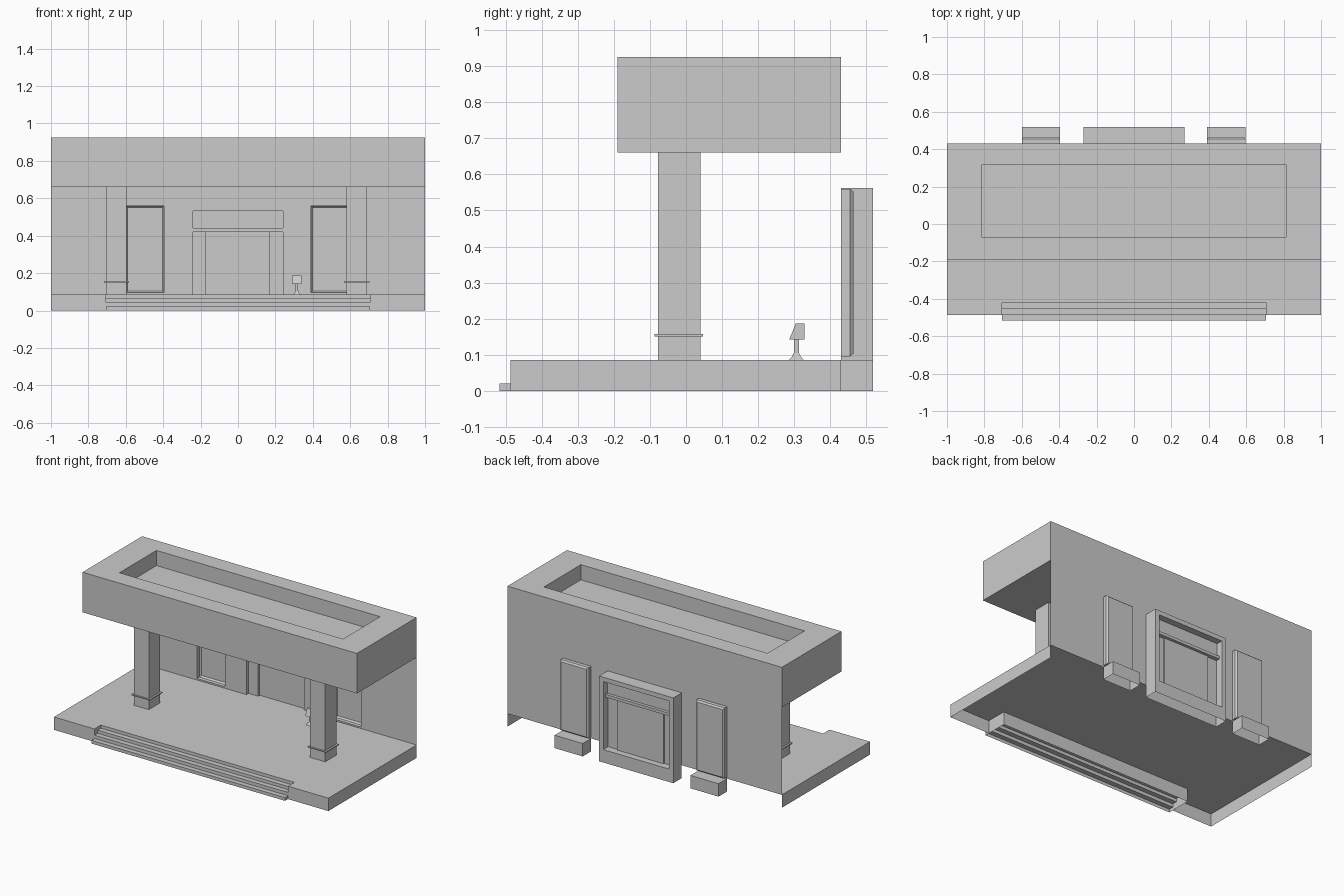
import bpy, bmesh

if "Cube" in bpy.data.objects:
    bpy.data.objects.remove(bpy.data.objects["Cube"])

FLOOR, ROOF_Z, TOP, WALL_Y = 0.085, 0.661, 0.925, 0.43


def finish(name, bm, recalc=True):
    bmesh.ops.remove_doubles(bm, verts=bm.verts, dist=1e-5)
    if recalc:
        bmesh.ops.recalc_face_normals(bm, faces=bm.faces)
    me = bpy.data.meshes.new(name)
    bm.to_mesh(me)
    bm.free()
    ob = bpy.data.objects.new(name, me)
    bpy.context.collection.objects.link(ob)
    return ob


def rect_z(x0, x1, y0, y1, z):
    return [(x0, y0, z), (x1, y0, z), (x1, y1, z), (x0, y1, z)]


def rect_y(x0, x1, z0, z1, y):
    return [(x0, y, z0), (x1, y, z0), (x1, y, z1), (x0, y, z1)]


def loft(name, loops, start=True, end=True):
    """Bridge successive loops, with optional end caps."""
    bm = bmesh.new()
    rings = [[bm.verts.new(p) for p in loop] for loop in loops]
    for a, b in zip(rings, rings[1:]):
        n = len(a)
        for i in range(n):
            bm.faces.new((a[i], a[(i + 1) % n], b[(i + 1) % n], b[i]))
    if start:
        bm.faces.new(rings[0][::-1])
    if end:
        bm.faces.new(rings[-1])
    return finish(name, bm)


def box(name, x0, x1, y0, y1, z0, z1, bottom=True):
    return loft(name, [rect_z(x0, x1, y0, y1, z0), rect_z(x0, x1, y0, y1, z1)], start=bottom)


# Platform: floor sheet with a stair notch and a skirt, open underneath and behind
outline = [(-1, WALL_Y), (-1, -0.487), (-0.705, -0.487), (-0.705, -0.42),
           (0.705, -0.42), (0.705, -0.487), (1, -0.487), (1, WALL_Y)]
bm = bmesh.new()
up = [bm.verts.new((x, y, FLOOR)) for x, y in outline]
low = [bm.verts.new((x, y, 0)) for x, y in outline]
bm.faces.new(up)
for i in range(len(outline) - 1):
    if i != 3:
        bm.faces.new((up[i], low[i], low[i + 1], up[i + 1]))
finish("platform", bm)

# Entrance steps, open underneath
profile = [(-0.35, 0), (-0.517, 0), (-0.517, 0.021), (-0.485, 0.021), (-0.485, 0.043),
           (-0.453, 0.043), (-0.453, 0.064), (-0.42, 0.064), (-0.42, 0.0848), (-0.35, 0.0848)]
steps = loft("entrance_steps", [[(x, y, z) for y, z in profile] for x in (-0.705, 0.705)])
bm = bmesh.new()
bm.from_mesh(steps.data)
bmesh.ops.delete(bm, geom=[f for f in bm.faces if f.normal.z < -0.9], context='FACES_ONLY')
bm.to_mesh(steps.data)
bm.free()

# Back wall: a sheet with a door opening and two window openings
holes = [(-0.6, -0.395, 0.095, 0.56), (-0.27, 0.27, FLOOR, 0.562), (0.39, 0.595, 0.095, 0.56)]
xs = sorted({-1, 1, *(h[0] for h in holes), *(h[1] for h in holes)})
zs = sorted({FLOOR, ROOF_Z, *(h[2] for h in holes), *(h[3] for h in holes)})
bm = bmesh.new()
for x0, x1 in zip(xs, xs[1:]):
    for z0, z1 in zip(zs, zs[1:]):
        if not any(h[0] <= x0 and x1 <= h[1] and h[2] <= z0 and z1 <= h[3] for h in holes):
            bm.faces.new([bm.verts.new(p) for p in rect_y(x0, x1, z0, z1, WALL_Y)])
finish("back_wall", bm)

# Roof block with a sunken top
outer, inner = (-1, 1, -0.19, WALL_Y), (-0.815, 0.815, -0.07, 0.315)
loft("roof", [rect_z(*outer, ROOF_Z), rect_z(*outer, TOP),
              rect_z(*inner, TOP), rect_z(*inner, TOP - 0.1)])

# Columns with a thin band near the foot
for side, x0, x1 in (("left", -0.705, -0.595), ("right", 0.58, 0.69)):
    box(side + "_column", x0, x1, -0.078, 0.04, FLOOR, ROOF_Z)
    box(side + "_column_band", x0 - 0.012, x1 + 0.012, -0.087, 0.047, 0.151, 0.157)

# Window niches with bevelled backs, each with a ledge box outside
for side, h in (("left", holes[0]), ("right", holes[2])):
    x0, x1, z0, z1 = h
    b = 0.009
    loft(side + "_window_niche",
         [rect_y(x0, x1, z0, z1, WALL_Y), rect_y(x0, x1, z0, z1, 0.455),
          rect_y(x0 + b, x1 - b, z0 + b, z1 - b, 0.465)], start=False)
    box(side + "_window_ledge", x0, x1, WALL_Y, 0.518, 0, FLOOR, bottom=False)

# Doorway frame
D = 0.518
box("door_threshold", -0.27, 0.27, WALL_Y, D, 0, FLOOR, bottom=False)
for side, x0, x1 in (("left", -0.27, -0.24), ("right", 0.24, 0.27)):
    box(side + "_door_jamb", x0, x1, WALL_Y, D, FLOOR, 0.562)
box("door_lintel", -0.24, 0.24, WALL_Y, D, 0.533, 0.562)
box("door_transom_bar", -0.24, 0.24, WALL_Y, 0.495, 0.421, 0.44)

# Door leaves and the window above
box("transom_pane", -0.24, 0.24, 0.465, 0.475, 0.44, 0.533)
box("door_centre_leaf", -0.17, 0.165, 0.468, 0.476, FLOOR, 0.421)
for side, x0, x1 in (("left", -0.24, -0.17), ("right", 0.165, 0.24)):
    box(side + "_door_leaf", x0, x1, 0.452, 0.468, FLOOR, 0.421)

# Small pedestal terminal beside the door
cx, cy = 0.315, 0.306
loft("terminal_stand", [rect_z(cx - r, cx + r, cy - r, cy + r, z)
                        for r, z in ((0.021, FLOOR), (0.012, 0.095), (0.007, 0.105), (0.007, 0.142))])
loft("terminal_head", [rect_z(0.29, 0.34, 0.286, 0.328, 0.142), rect_z(0.29, 0.34, 0.304, 0.328, 0.186)])
